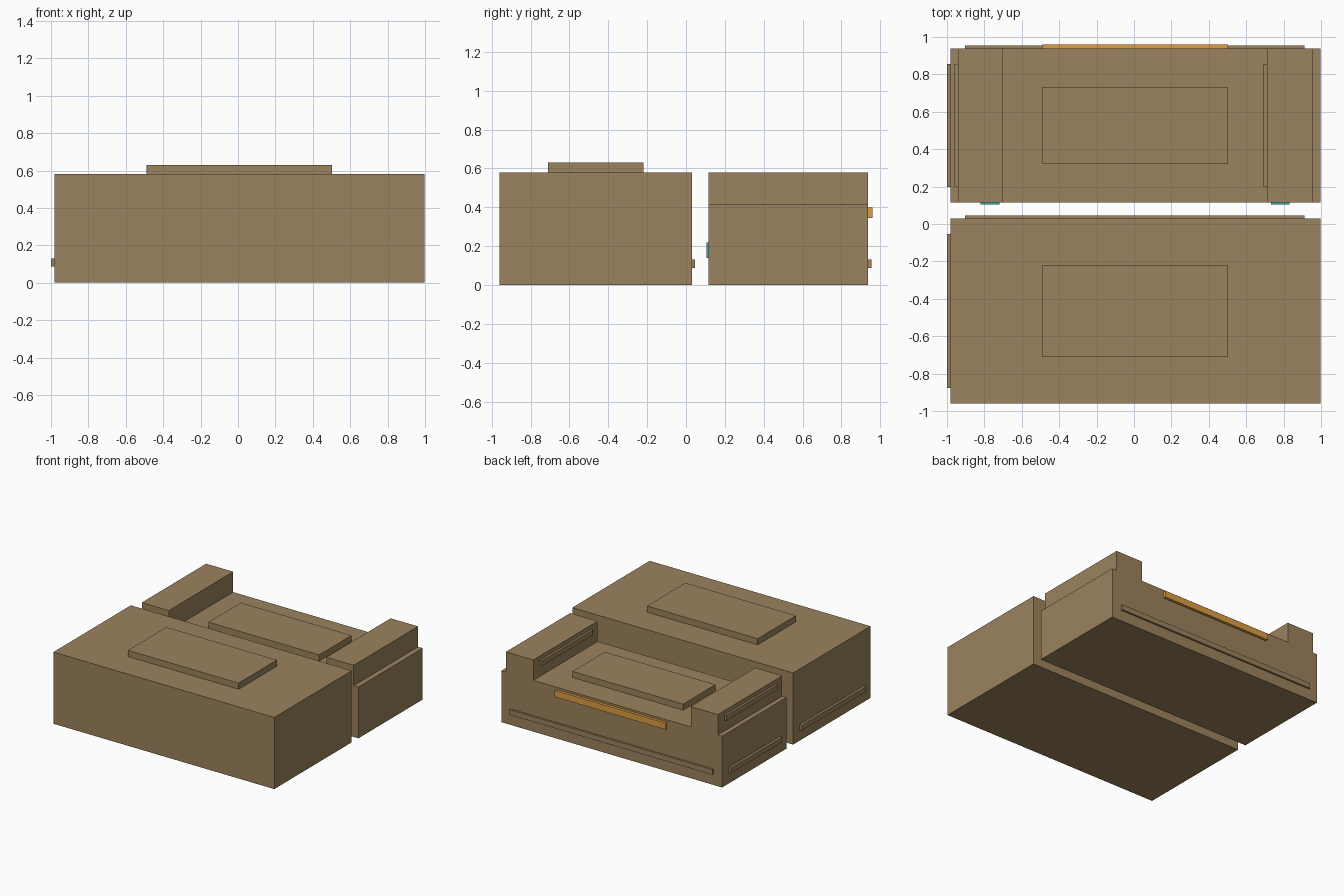
import bpy
import bmesh
from mathutils import Vector

if "Cube" in bpy.data.objects:
    bpy.data.objects.remove(bpy.data.objects["Cube"])


def material(name, colour):
    m = bpy.data.materials.new(name)
    m.diffuse_color = (*colour, 1)
    m.use_nodes = True
    m.node_tree.nodes["Principled BSDF"].inputs["Base Color"].default_value = m.diffuse_color
    return m


BROWN = material("brown", (0.33, 0.225, 0.11))
ORANGE = material("orange", (0.72, 0.34, 0.055))
TEAL = material("teal", (0.05, 0.42, 0.42))


def box(name, x, y, z, mat=BROWN):
    """Box given by its (min, max) range on each axis."""
    bm = bmesh.new()
    bmesh.ops.create_cube(bm, size=1)
    size = Vector((x[1] - x[0], y[1] - y[0], z[1] - z[0]))
    bmesh.ops.scale(bm, vec=size, verts=bm.verts)
    mesh = bpy.data.meshes.new(name)
    bm.to_mesh(mesh)
    bm.free()
    mesh.materials.append(mat)
    ob = bpy.data.objects.new(name, mesh)
    ob.location = (sum(x) / 2, sum(y) / 2, sum(z) / 2)
    bpy.context.collection.objects.link(ob)
    return ob


BODY_X = (-0.98, 0.997)
PANEL_X = (-0.488, 0.503)
TRIM_X = (-0.903, 0.912)
TRIM_Z = (0.088, 0.13)
TOP, DECK = 0.58, 0.415

# Front block with raised panel and trim strips
box("front_block", BODY_X, (-0.96, 0.03), (0, TOP))
box("front_top_panel", PANEL_X, (-0.71, -0.22), (TOP, 0.63))
box("front_block_back_trim", TRIM_X, (0.03, 0.046), TRIM_Z)
box("front_block_side_trim", (-1.0, -0.98), (-0.876, -0.053), TRIM_Z)

# Rear block: low deck with raised panel and trim strips
REAR_Y = (0.115, 0.938)
SIDE_Y = (0.198, 0.855)
box("rear_deck", BODY_X, REAR_Y, (0, DECK))
box("rear_deck_panel", PANEL_X, (0.32, 0.733), (DECK, DECK + 0.05))
box("rear_deck_back_trim", TRIM_X, (0.938, 0.954), TRIM_Z)
box("rear_deck_side_trim", (-1.0, -0.98), SIDE_Y, TRIM_Z)
box("orange_back_bar", PANEL_X, (0.938, 0.96), (0.345, 0.398), ORANGE)

# Side towers, each with a trim strip on its left face, and a small teal plate below
for side, x0, x1, px in (("left", -0.942, -0.70, -0.77), ("right", 0.71, 0.955, 0.782)):
    box(side + "_tower", (x0, x1), REAR_Y, (DECK, TOP))
    box(side + "_tower_trim", (x0 - 0.018, x0), SIDE_Y, (0.503, 0.545))
    box(side + "_teal_plate", (px - 0.05, px + 0.05), (0.105, 0.115), (0.138, 0.22), TEAL)
